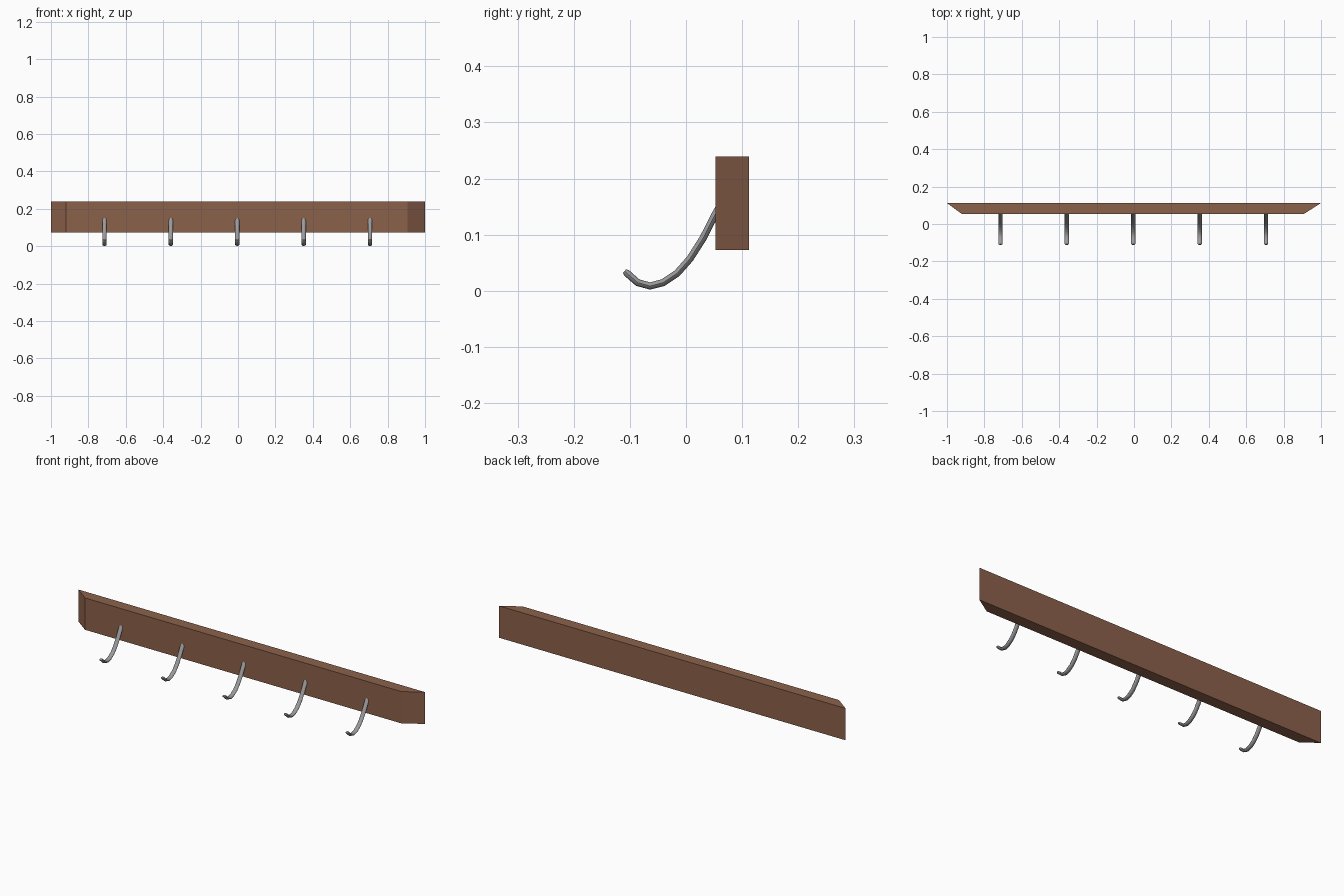
import bpy, bmesh, math
from mathutils import Vector

if "Cube" in bpy.data.objects:
    bpy.data.objects.remove(bpy.data.objects["Cube"])

def material(name, col):
    m = bpy.data.materials.new(name)
    m.diffuse_color = (*col, 1)
    m.use_nodes = True
    m.node_tree.nodes["Principled BSDF"].inputs["Base Color"].default_value = m.diffuse_color
    return m

wood = material("brown wood", (0.26, 0.12, 0.07))
metal = material("grey metal", (0.32, 0.32, 0.33))

def finish(bm, name, mat):
    bmesh.ops.recalc_face_normals(bm, faces=bm.faces)
    me = bpy.data.meshes.new(name)
    bm.to_mesh(me)
    bm.free()
    me.materials.append(mat)
    ob = bpy.data.objects.new(name, me)
    bpy.context.collection.objects.link(ob)
    return ob

# wall board: trapezoid plan with slanted ends, extruded upward
bm = bmesh.new()
plan = [(-1, 0.112), (1, 0.112), (0.907, 0.053), (-0.92, 0.053)]
base = bm.faces.new([bm.verts.new((x, y, 0.073)) for x, y in plan])
ext = bmesh.ops.extrude_face_region(bm, geom=[base])
bmesh.ops.translate(bm, vec=(0, 0, 0.166),
                    verts=[v for v in ext["geom"] if isinstance(v, bmesh.types.BMVert)])
finish(bm, "board", wood)

# hook centre line (y, z), from inside the board down to the upturned tip
PATH = [(0.072, 0.17), (0.053, 0.138), (0.03, 0.093), (0.007, 0.057),
        (-0.016, 0.031), (-0.041, 0.0145), (-0.064, 0.0085),
        (-0.086, 0.0145), (-0.106, 0.032), (-0.1095, 0.035)]
SIDES, HALF_W, HALF_T = 10, 0.0115, 0.0068

def hook(x, name):
    bm = bmesh.new()
    pts = [Vector((x, y, z)) for y, z in PATH]
    rings = []
    for i, p in enumerate(pts):
        t = (pts[min(i + 1, len(pts) - 1)] - pts[max(i - 1, 0)]).normalized()
        side = Vector((1, 0, 0))
        up = side.cross(t)
        s = 0.65 if i == len(pts) - 1 else 1      # rounded tip
        rings.append([bm.verts.new(p + side * math.cos(a) * HALF_W * s + up * math.sin(a) * HALF_T * s)
                      for a in (2 * math.pi * k / SIDES for k in range(SIDES))])
    for a, b in zip(rings, rings[1:]):
        for k in range(SIDES):
            n = (k + 1) % SIDES
            bm.faces.new((a[k], a[n], b[n], b[k]))
    bm.faces.new(rings[0])
    bm.faces.new(rings[-1])
    ob = finish(bm, name, metal)
    bpy.ops.object.select_all(action='DESELECT')
    ob.select_set(True)
    bpy.context.view_layer.objects.active = ob
    bpy.ops.object.shade_smooth_by_angle(angle=math.radians(40))

# five evenly spaced hooks
for i in range(5):
    hook(-0.714 + i * 0.355, f"hook_{i + 1}")
